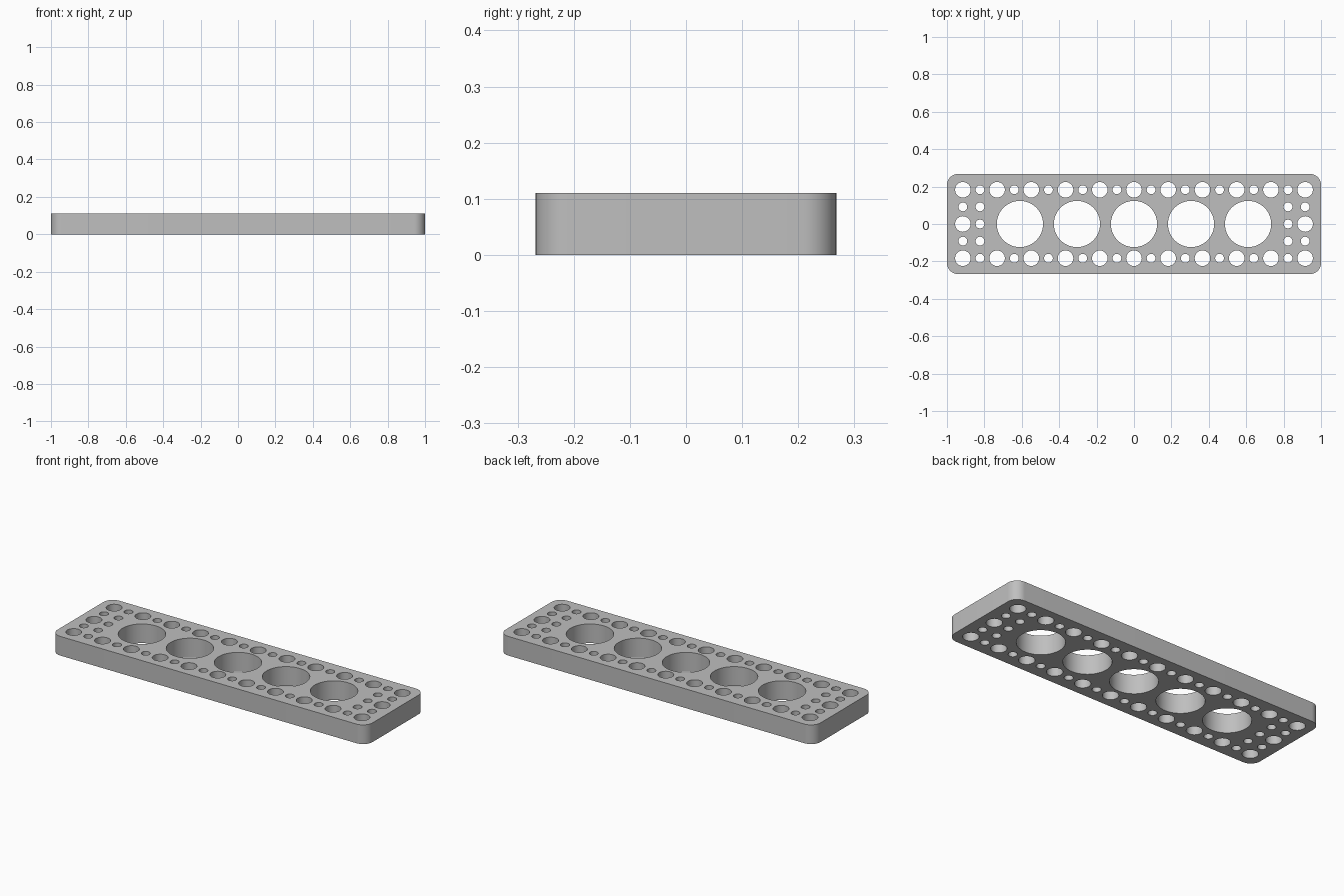
import bpy
import bmesh
from math import cos, sin, pi, radians

cube = bpy.data.objects.get("Cube")
if cube:
    bpy.data.objects.remove(cube, do_unlink=True)

HALF_X, HALF_Y, HEIGHT, CORNER = 1.0, 0.268, 0.11, 0.06
PITCH = 0.183                    # spacing of the medium holes
BIG, MEDIUM, SMALL = 0.1235, 0.0415, 0.0235

outline = bpy.data.curves.new("perforated_plate", "CURVE")
outline.dimensions = "2D"
outline.fill_mode = "BOTH"
outline.extrude = HEIGHT / 2


def add_loop(points):
    spline = outline.splines.new("POLY")
    spline.points.add(len(points) - 1)
    for point, (x, y) in zip(spline.points, points):
        point.co = (x, y, 0, 1)
    spline.use_cyclic_u = True


def arc(cx, cy, radius, start, sweep, steps):
    return [(cx + radius * cos(start + sweep * i / steps),
             cy + radius * sin(start + sweep * i / steps)) for i in range(steps + 1)]


def hole(x, y, radius, sides=48):
    add_loop(arc(x, y, radius, 0, 2 * pi, sides)[:-1])


# Rounded rectangular outline
border = []
for i, (sx, sy) in enumerate([(1, 1), (-1, 1), (-1, -1), (1, -1)]):
    border += arc(sx * (HALF_X - CORNER), sy * (HALF_Y - CORNER),
                  CORNER, i * pi / 2, pi / 2, 12)
add_loop(border)

# Large holes along the middle
for i in range(-2, 3):
    hole(i * PITCH * 5 / 3, 0, BIG, 96)

# Alternating medium and small holes along both long edges
for side in (-1, 1):
    for i in range(-10, 11):
        hole(i * PITCH / 2, side * PITCH, SMALL if i % 2 else MEDIUM)

# Hole columns at both ends
for side in (-1, 1):
    for j in (-1, 0, 1):
        hole(side * PITCH * 5, j * PITCH / 2, SMALL if j else MEDIUM)
        hole(side * PITCH * 4.5, j * PITCH / 2, SMALL)

# Solid plate
plate = bpy.data.objects.new("perforated_plate", outline)
bpy.context.collection.objects.link(plate)
plate.location.z = HEIGHT / 2
bpy.ops.object.select_all(action="DESELECT")
plate.select_set(True)
bpy.context.view_layer.objects.active = plate
bpy.ops.object.convert(target="MESH")
plate = bpy.context.object

bm = bmesh.new()
bm.from_mesh(plate.data)
bmesh.ops.remove_doubles(bm, verts=bm.verts, dist=0.0001)
bmesh.ops.recalc_face_normals(bm, faces=bm.faces)
bm.to_mesh(plate.data)
bm.free()
bpy.ops.object.shade_smooth_by_angle(angle=radians(30))

# Plain grey
grey = bpy.data.materials.new("light_grey")
grey.use_nodes = True
colour = (0.52, 0.52, 0.52, 1)
grey.diffuse_color = colour
grey.node_tree.nodes["Principled BSDF"].inputs["Base Color"].default_value = colour
plate.data.materials.clear()
plate.data.materials.append(grey)
